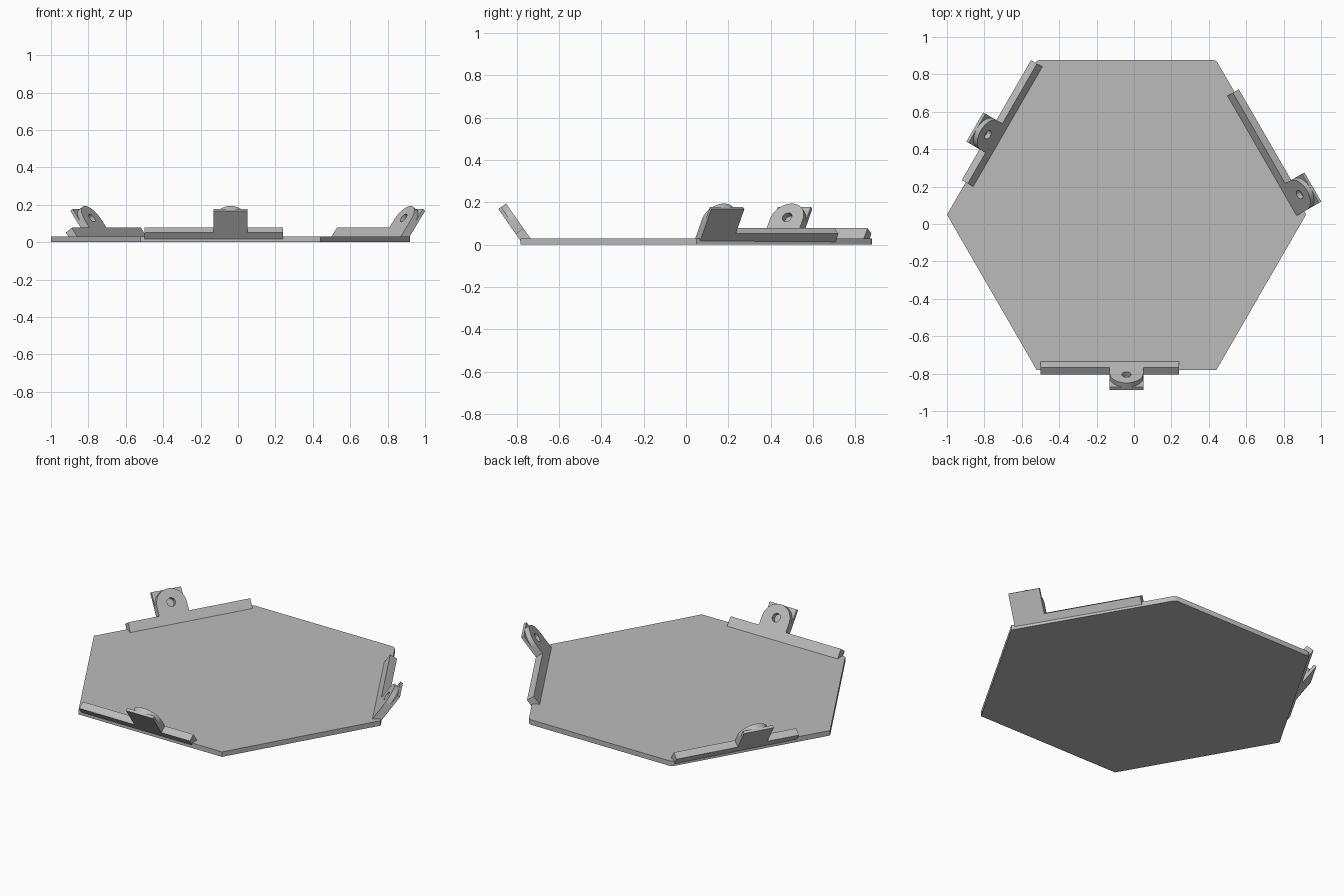
import bpy
import bmesh
from math import pi, sin, cos, radians
from mathutils import Matrix, Vector

old = bpy.data.objects.get("Cube")
if old:
    bpy.data.objects.remove(old, do_unlink=True)

grey = bpy.data.materials.new("plain grey")
grey.use_nodes = True
colour = (0.5, 0.5, 0.5, 1)
grey.diffuse_color = colour
grey.node_tree.nodes["Principled BSDF"].inputs["Base Color"].default_value = colour


def circle(cx, cy, r, start=0, end=2 * pi, n=24):
    return [(cx + r * cos(start + (end - start) * i / n),
             cy + r * sin(start + (end - start) * i / n)) for i in range(n + 1)]


def prism(name, loops, depth, matrix, start=0.0):
    """Extrude a flat outline, with optional holes, along local z."""
    bm = bmesh.new()
    edges = []
    for loop in loops:
        vs = [bm.verts.new((x, y, start)) for x, y in loop]
        edges += [bm.edges.new((a, b)) for a, b in zip(vs, vs[1:] + vs[:1])]
    bmesh.ops.triangle_fill(bm, edges=edges, use_beauty=True)
    res = bmesh.ops.extrude_face_region(bm, geom=bm.faces[:])
    moved = [g for g in res["geom"] if isinstance(g, bmesh.types.BMVert)]
    bmesh.ops.translate(bm, verts=moved, vec=(0, 0, depth))
    bmesh.ops.transform(bm, matrix=matrix, verts=bm.verts[:])
    bmesh.ops.recalc_face_normals(bm, faces=bm.faces[:])
    mesh = bpy.data.meshes.new(name)
    bm.to_mesh(mesh)
    bm.free()
    mesh.materials.append(grey)
    obj = bpy.data.objects.new(name, mesh)
    bpy.context.collection.objects.link(obj)
    bpy.context.view_layer.objects.active = obj
    bpy.ops.object.select_all(action="DESELECT")
    obj.select_set(True)
    bpy.ops.object.shade_smooth_by_angle(angle=radians(30))
    return obj


def rect(x0, x1, y0, y1):
    return [(x0, y0), (x1, y0), (x1, y1), (x0, y1)]


# Hexagonal base plate with two slightly eased back corners
centre = Matrix.Translation((-0.04, 0.05, 0))
R = 0.96
outline = []
for i in range(6):
    a = i * pi / 3
    if i in (1, 2):
        inset = 0.945 * R / cos(radians(1)) * 1.047
        outline += [(inset * cos(a + d), inset * sin(a + d))
                    for d in (-radians(0.6), radians(0.6))]
    else:
        outline.append((R * cos(a), R * sin(a)))
prism("base_plate", [outline], 0.03, centre)

# Leaning brackets on alternate sides
TILT = radians(35)
THICK, ARCH, RAIL, TOP, HALF = 0.045, 0.028, 0.058, 0.2, 0.09
up = Vector((0, -sin(TILT), cos(TILT)))
out = Vector((0, -cos(TILT), -sin(TILT)))
lean = Matrix(((1, 0, 0, 0),
               (0, up.y, out.y, -0.785),
               (0, up.z, out.z, 0.03),
               (0, 0, 0, 1)))

for side, angle, tab in (("front", 0, 0), ("left", 120, -0.37), ("right", -120, 0)):
    m = centre @ Matrix.Rotation(radians(angle), 4, "Z") @ lean
    # Long rail along the plate edge
    prism(side + "_rail", [rect(-0.46, 0.28, 0, RAIL)], THICK, m)
    # Rounded lug with a blind hole
    lug = [(tab - HALF, RAIL), (tab + HALF, RAIL)]
    lug += circle(tab, TOP - HALF, HALF, 0, pi)
    hole = circle(tab, 0.122, 0.025)[:-1]
    prism(side + "_lug", [lug, hole], ARCH, m)
    # Square backing behind the lug
    prism(side + "_lug_backing", [rect(tab - HALF, tab + HALF, RAIL, TOP)],
          THICK - ARCH, m, ARCH)
